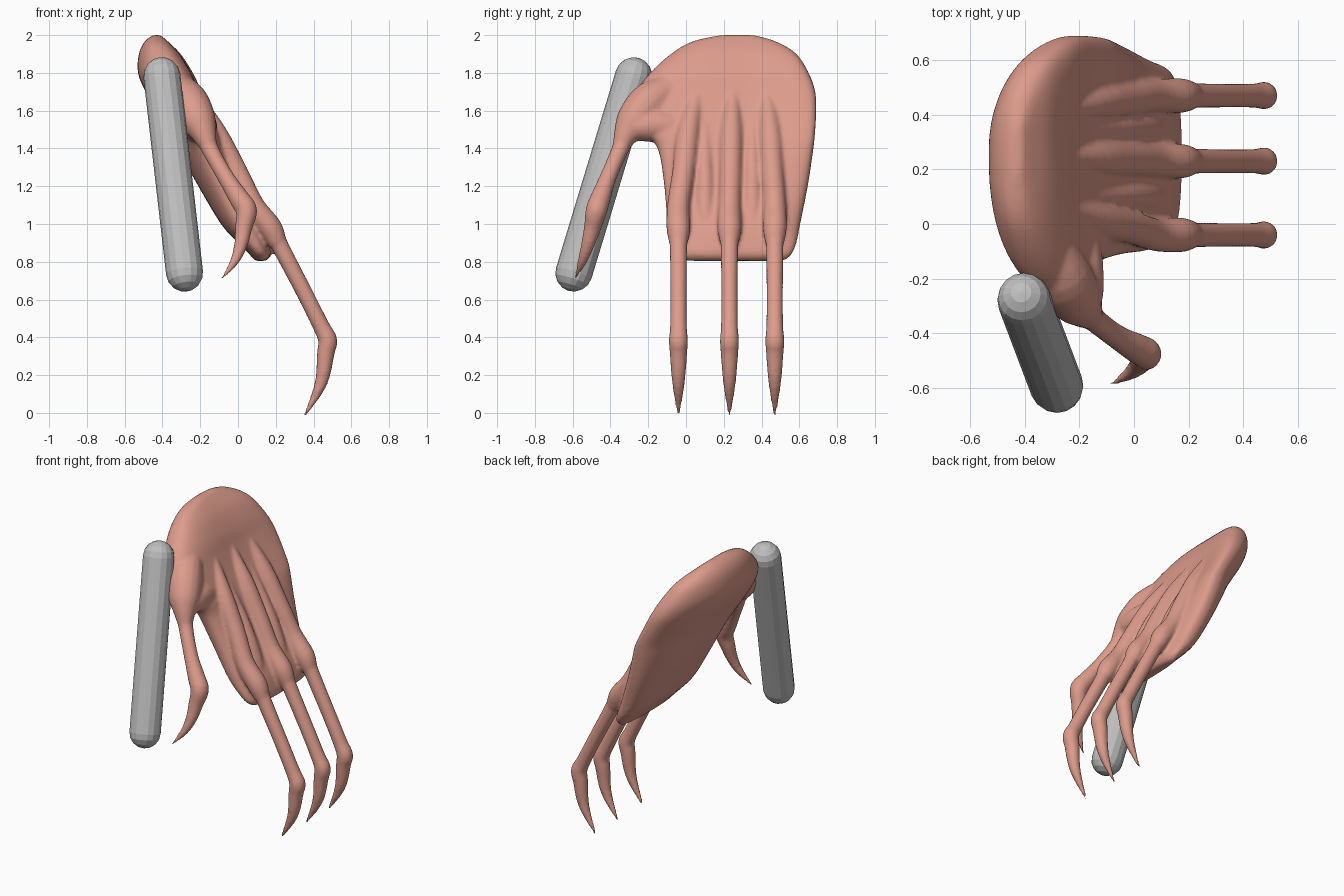
import bpy, bmesh, math
from mathutils import Vector

if "Cube" in bpy.data.objects:
    bpy.data.objects.remove(bpy.data.objects["Cube"])


def material(name, rgb):
    m = bpy.data.materials.new(name)
    m.diffuse_color = (*rgb, 1)
    m.use_nodes = True
    m.node_tree.nodes["Principled BSDF"].inputs["Base Color"].default_value = m.diffuse_color
    return m


skin = material("salmon skin", (0.72, 0.33, 0.26))
grey = material("light grey", (0.52, 0.52, 0.52))


def spline(rows, steps):
    """Smooth (Catmull-Rom) interpolation of rows of numbers."""
    out = []
    n = len(rows)
    for i in range(n - 1):
        a, b, c, d = (rows[max(i - 1, 0)], rows[i], rows[i + 1], rows[min(i + 2, n - 1)])
        for s in range(steps):
            t = s / steps
            out.append([0.5 * (2 * q + (r - p) * t + (2 * p - 5 * q + 4 * r - u) * t * t
                               + (3 * q - p - 3 * r + u) * t ** 3)
                        for p, q, r, u in zip(a, b, c, d)])
    return out + [list(rows[-1])]


def loft(bm, rings):
    """Closed skin through rings of points."""
    vs = [[bm.verts.new(p) for p in ring] for ring in rings]
    n = len(vs[0])
    for a, b in zip(vs, vs[1:]):
        for i in range(n):
            j = (i + 1) % n
            bm.faces.new((a[i], a[j], b[j], b[i]))
    bm.faces.new(vs[0][::-1])
    bm.faces.new(vs[-1])


def tube(bm, rows, steps=4, sides=16):
    """Round tube through (x, y, z, radius) rows."""
    pts = spline(rows, steps) if steps > 1 else rows
    rings = []
    for i, p in enumerate(pts):
        d = Vector(pts[min(i + 1, len(pts) - 1)][:3]) - Vector(pts[max(i - 1, 0)][:3])
        u = d.cross(Vector((0, 1, 0))).normalized()
        v = d.cross(u).normalized()
        r = max(p[3], 0.003)
        rings.append([Vector(p[:3]) + r * (u * math.cos(k * math.tau / sides)
                                           + v * math.sin(k * math.tau / sides))
                      for k in range(sides)])
    loft(bm, rings)


def finish(bm, name, mat):
    bmesh.ops.recalc_face_normals(bm, faces=bm.faces)
    me = bpy.data.meshes.new(name)
    bm.to_mesh(me)
    bm.free()
    me.materials.append(mat)
    ob = bpy.data.objects.new(name, me)
    bpy.context.collection.objects.link(ob)
    return ob


bm = bmesh.new()

# palm: horizontal slices (z, x back, x front, y min, y max), bowed around its middle
palm = [
    (2.00, -0.45, -0.41, 0.18, 0.36),
    (1.965, -0.495, -0.37, 0.03, 0.48),
    (1.90, -0.525, -0.31, -0.08, 0.585),
    (1.80, -0.53, -0.25, -0.19, 0.65),
    (1.70, -0.49, -0.21, -0.26, 0.685),
    (1.60, -0.43, -0.165, -0.28, 0.69),
    (1.50, -0.37, -0.115, -0.23, 0.685),
    (1.40, -0.32, -0.065, -0.15, 0.675),
    (1.20, -0.21, 0.03, -0.115, 0.645),
    (1.00, -0.09, 0.13, -0.10, 0.605),
    (0.90, 0.00, 0.165, -0.085, 0.585),
    (0.84, 0.06, 0.175, -0.06, 0.56),
    (0.805, 0.09, 0.15, 0.00, 0.52),
]
rings = []
for z, x0, x1, y0, y1 in spline(palm, 4):
    ring = []
    fade = min(1, max(0, (z - 0.95) / 0.5))
    for k in range(48):
        a = k * math.tau / 48
        c, s = math.cos(a), math.sin(a)
        y = (y0 + y1) / 2 + (y1 - y0) / 2 * math.copysign(abs(s) ** 0.8, s)
        x = (x0 + x1) / 2 + (x1 - x0) / 2 * math.copysign(abs(c) ** 0.8, c)
        bow = fade * (0.075 if y > 0.27 else 0.022)
        ring.append((x + bow * ((y - 0.27) / 0.36) ** 2, y, z))
    rings.append(ring)
loft(bm, rings)

# three fingers, each with tendon ridge, knuckle and hooked claw
for y, y_top in ((-0.04, 0.07), (0.23, 0.25), (0.47, 0.42)):
    m = (y + y_top) / 2
    tube(bm, [(-0.26, y_top, 1.74, 0.02), (-0.13, m, 1.50, 0.06),
              (-0.01, (m + y) / 2, 1.28, 0.06), (0.08, y, 1.10, 0.06),
              (0.17, y, 0.98, 0.064), (0.21, y, 0.90, 0.05)])
    tube(bm, [(0.15, y, 1.03, 0.05), (0.235, y, 0.86, 0.046), (0.35, y, 0.64, 0.044),
              (0.44, y, 0.46, 0.045), (0.475, y, 0.385, 0.051), (0.465, y, 0.32, 0.047),
              (0.45, y, 0.20, 0.038), (0.42, y, 0.11, 0.027), (0.350, y, -0.02, 0.006)])

# ridges in the gaps between the fingers
for y, dx in ((0.10, 0), (0.35, 0), (0.55, -0.04)):
    tube(bm, [(-0.17 + dx, y, 1.55, 0.03), (-0.03 + dx, y, 1.28, 0.045),
              (0.05 + dx, y, 1.08, 0.05), (0.10 + dx, y, 0.92, 0.04)])

# thumb lobe with its webbing, then the thumb and its claw
tube(bm, [(-0.32, -0.04, 1.74, 0.07), (-0.27, -0.18, 1.65, 0.11),
          (-0.215, -0.27, 1.55, 0.10), (-0.185, -0.31, 1.49, 0.073),
          (-0.155, -0.345, 1.41, 0.045)])
tube(bm, [(-0.22, -0.03, 1.50, 0.09), (-0.20, -0.16, 1.52, 0.09),
          (-0.18, -0.28, 1.51, 0.07)])
tube(bm, [(-0.20, -0.30, 1.51, 0.055), (-0.14, -0.355, 1.38, 0.045),
          (-0.06, -0.415, 1.24, 0.045), (0.01, -0.455, 1.13, 0.055),
          (0.045, -0.475, 1.07, 0.057), (0.03, -0.495, 0.98, 0.046),
          (0.015, -0.52, 0.89, 0.036), (-0.02, -0.55, 0.80, 0.024),
          (-0.09, -0.59, 0.705, 0.005)])

hand = finish(bm, "clawed_hand", skin)
rem = hand.modifiers.new("fuse", 'REMESH')
rem.mode = 'VOXEL'
rem.voxel_size = 0.011
rem.use_smooth_shade = True
smo = hand.modifiers.new("soften", 'SMOOTH')
smo.factor = 0.5
smo.iterations = 5

# faceted grey capsule beside the hand
bm = bmesh.new()
top, bot, r = Vector((-0.403, -0.277, 1.785)), Vector((-0.283, -0.594, 0.74)), 0.098
axis = (bot - top).normalized()
angles = [math.radians(a) for a in (3, 22.5, 45, 67.5, 90)]
rows = [(*(top - axis * r * math.cos(a)), r * math.sin(a)) for a in angles]
rows += [(*(bot + axis * r * math.cos(a)), r * math.sin(a)) for a in reversed(angles)]
tube(bm, rows, steps=1, sides=16)
finish(bm, "capsule_rod", grey)
